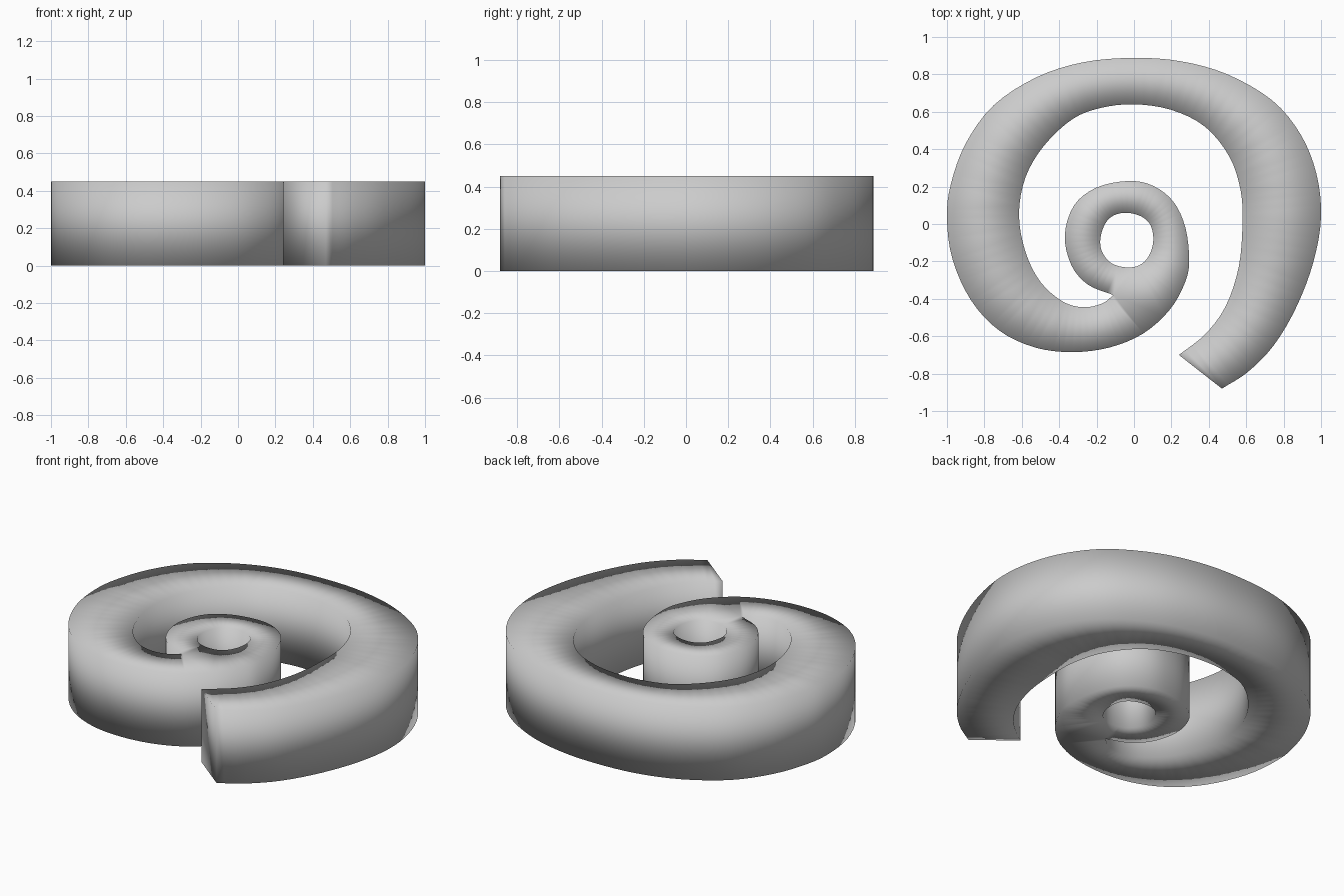
import bpy, bmesh
from mathutils import Vector

if "Cube" in bpy.data.objects:
    bpy.data.objects.remove(bpy.data.objects["Cube"])

HEIGHT = 0.45
STEPS = 4


def smooth_path(pts, closed=False):
    """Catmull-Rom samples through the points; open paths omit their last point."""
    p = [Vector((x, y, 0)) for x, y in pts]
    n = len(p)
    ends = not closed
    out = []
    for i in range(n - 1 if ends else n):
        b, c = p[i], p[(i + 1) % n]
        a = b * 2 - c if ends and i == 0 else p[i - 1]
        d = c * 2 - b if ends and i == n - 2 else p[(i + 2) % n]
        for k in range(STEPS):
            t = k / STEPS
            out.append(0.5 * (2 * b + (c - a) * t + (2 * a - 5 * b + 4 * c - d) * t ** 2
                              + (3 * b - a - 3 * c + d) * t ** 3))
    return out


# Outside of the spiral, from the open tip round to the crease at the small ring
outer = [(.47, -.88), (.61, -.79), (.75, -.645), (.87, -.44), (.96, -.2), (1, .04), (.975, .27),
         (.89, .48), (.74, .66), (.5, .80), (.25, .87), (0, .888), (-.27, .865), (-.52, .785),
         (-.75, .635), (-.9, .43), (-.98, .21), (-1, .03), (-.97, -.19), (-.87, -.41),
         (-.72, -.57), (-.53, -.66), (-.33, -.685), (-.13, -.66), (.05, -.585), (.19, -.46),
         (.27, -.32), (.295, -.2), (.275, -.02), (.21, .12), (.1, .205), (-.03, .23),
         (-.2, .195), (-.32, .1), (-.37, -.06), (-.335, -.22), (-.245, -.325), (-.11, -.38)]
# Inside of the spiral, from the crease back to the open tip
inner = [(-.11, -.38), (-.17, -.425), (-.27, -.445), (-.38, -.415), (-.5, -.31), (-.58, -.15),
         (-.615, .05), (-.58, .25), (-.48, .42), (-.33, .56), (-.18, .62), (0, .64), (.2, .61),
         (.38, .52), (.51, .36), (.57, .18), (.58, 0), (.56, -.23), (.49, -.44), (.38, -.59),
         (.24, -.70)]
# Hole of the small ring
hole = [(-.04, .06), (.04, .04), (.09, -.01), (.103, -.09), (.08, -.17), (.03, -.22),
        (-.04, -.232), (-.12, -.21), (-.17, -.15), (-.18, -.08), (-.155, 0), (-.11, .045)]

bm = bmesh.new()
loops = [smooth_path(outer) + smooth_path(inner) + [Vector((*inner[-1], 0))],
         smooth_path(hole, closed=True)]
for loop in loops:
    vs = [bm.verts.new(v) for v in loop]
    for i, v in enumerate(vs):
        bm.edges.new((v, vs[(i + 1) % len(vs)]))

# Flat caps and straight walls
bmesh.ops.triangle_fill(bm, use_beauty=True, use_dissolve=False, edges=bm.edges[:])
ext = bmesh.ops.extrude_face_region(bm, geom=bm.faces[:], use_keep_orig=True)
bmesh.ops.translate(bm, vec=(0, 0, HEIGHT),
                    verts=[g for g in ext["geom"] if isinstance(g, bmesh.types.BMVert)])
bmesh.ops.recalc_face_normals(bm, faces=bm.faces[:])
for f in bm.faces:
    f.smooth = True

mesh = bpy.data.meshes.new("spiral_scroll")
bm.to_mesh(mesh)
bm.free()
bpy.context.collection.objects.link(bpy.data.objects.new("spiral_scroll", mesh))
